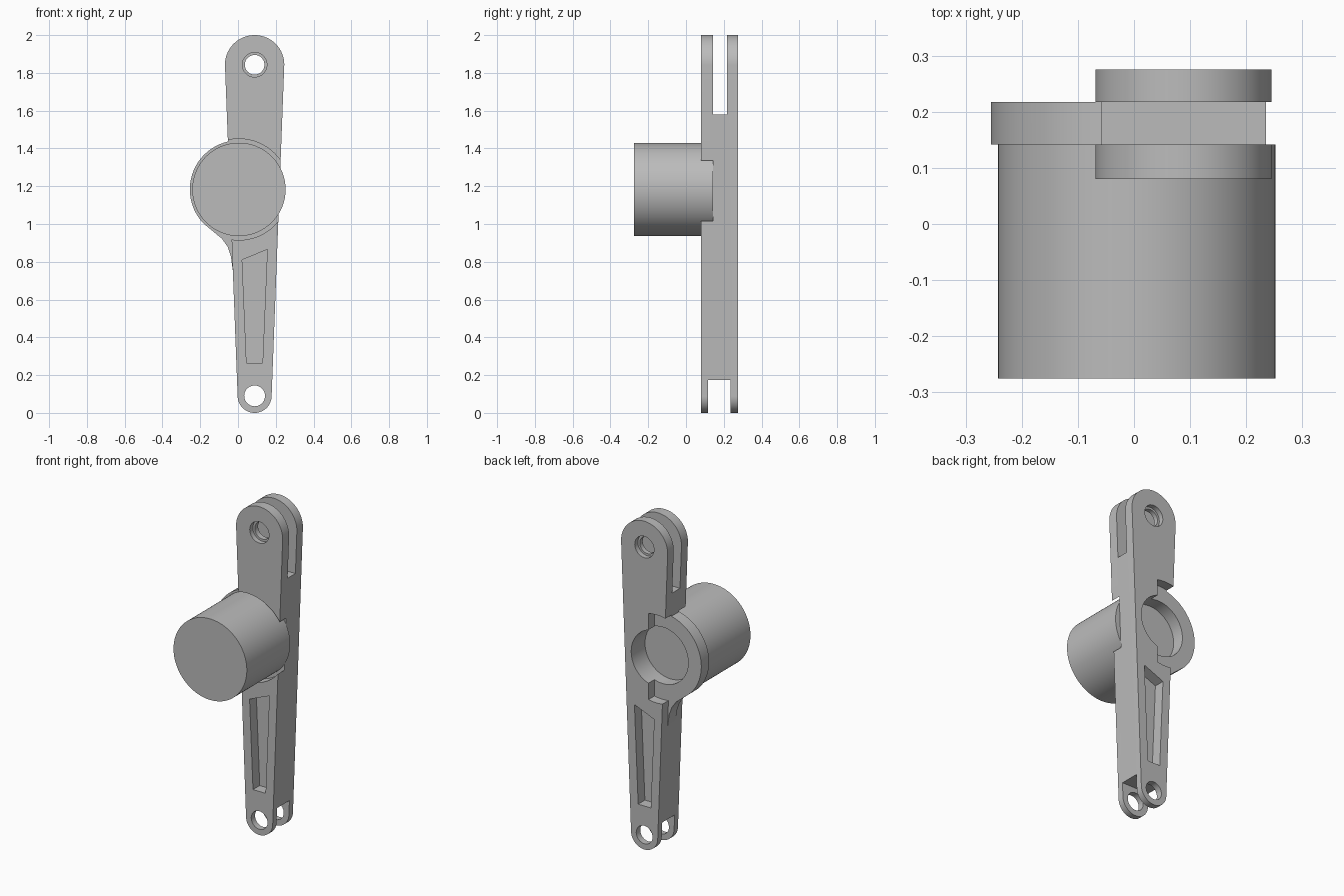
import bpy, bmesh, math

cube = bpy.data.objects.get("Cube")
if cube:
    bpy.data.objects.remove(cube)

grey = bpy.data.materials.new("plain grey")
grey.use_nodes = True
grey.diffuse_color = (0.5, 0.5, 0.5, 1)
grey.node_tree.nodes["Principled BSDF"].inputs["Base Color"].default_value = (0.5, 0.5, 0.5, 1)

FRONT, HUB_FRONT, HUB_BACK, BACK = 0.08, 0.142, 0.217, 0.275
HUB = (0.005, 1.183)
PIN_X, TOP_Z, BOTTOM_Z = 0.088, 1.843, 0.09


def arc(center, radius, start=0, end=360, steps=64):
    """Points on an arc in the XZ plane, angles in degrees."""
    count = steps if end - start == 360 else steps + 1
    angles = [math.radians(start + (end - start) * i / steps) for i in range(count)]
    return [(center[0] + radius * math.cos(a), center[1] + radius * math.sin(a)) for a in angles]


def box(x0, x1, z0, z1):
    return [(x0, z0), (x1, z0), (x1, z1), (x0, z1)]


def prism(name, profile, y0, y1):
    """Extrude an XZ profile from y0 to y1."""
    bm = bmesh.new()
    face = bm.faces.new([bm.verts.new((x, y0, z)) for x, z in profile])
    moved = bmesh.ops.extrude_face_region(bm, geom=[face])["geom"]
    bmesh.ops.translate(bm, vec=(0, y1 - y0, 0),
                        verts=[v for v in moved if isinstance(v, bmesh.types.BMVert)])
    bmesh.ops.recalc_face_normals(bm, faces=bm.faces)
    mesh = bpy.data.meshes.new(name)
    bm.to_mesh(mesh)
    bm.free()
    mesh.materials.append(grey)
    obj = bpy.data.objects.new(name, mesh)
    bpy.context.collection.objects.link(obj)
    return obj


def combine(target, tool, operation="DIFFERENCE"):
    """Apply a boolean and remove the helper."""
    mod = target.modifiers.new("boolean", "BOOLEAN")
    mod.operation, mod.object, mod.solver = operation, tool, "EXACT"
    bpy.context.view_layer.objects.active = target
    bpy.ops.object.modifier_apply(modifier=mod.name)
    bpy.data.objects.remove(tool)


def cut(profile, y0, y1):
    combine(arm, prism("cutter", profile, y0, y1))


# Tapered arm with rounded ends
arm = prism("arm", arc((PIN_X, TOP_Z), 0.157, 0, 180) + arc((PIN_X, BOTTOM_Z), 0.09, 180, 360),
            FRONT, BACK)

# Hub plate on one side, blended into the lower arm
fillet = [(-0.125, 0.955), (-0.085, 0.922), (-0.055, 0.88), (-0.038, 0.83), (-0.028, 0.757), (0.1, 0.75)]
combine(arm, prism("hub_plate", arc(HUB, 0.26, 50, 225) + fillet, HUB_FRONT, HUB_BACK), "UNION")

# Round clearance in front, partial clearance behind, opening through the hub
cut(arc(HUB, 0.268), 0, HUB_FRONT)
cut(arc(HUB, 0.268, 78, 282), HUB_BACK, 0.4)
cut(arc(HUB, 0.172), 0, 0.4)

# Fork slots at both ends
cut(box(-0.5, 0.5, 1.58, 2.2), HUB_FRONT, HUB_BACK)
cut(box(-0.5, 0.5, -0.2, 0.175), 0.117, 0.236)

# Pin holes, the upper one counterbored on both faces
cut(arc((PIN_X, TOP_Z), 0.052, steps=40), 0, 0.4)
cut(arc((PIN_X, BOTTOM_Z), 0.055, steps=40), 0, 0.4)
for y0, y1 in ((0, FRONT + 0.03), (BACK - 0.03, 0.4)):
    cut(arc((PIN_X, TOP_Z), 0.065, steps=40), y0, y1)

# Tapered pockets on both faces
pocket = [(0.045, 0.265), (0.13, 0.265), (0.155, 0.865), (0.022, 0.81)]
for y0, y1 in ((0, FRONT + 0.065), (BACK - 0.065, 0.4)):
    cut(pocket, y0, y1)

# Motor drum seated against the hub plate
drum = prism("drum", arc(HUB, 0.247, steps=96), -0.275, HUB_FRONT)

# Smooth round walls, sharp corners
for obj in (arm, drum):
    bpy.ops.object.select_all(action="DESELECT")
    obj.select_set(True)
    bpy.context.view_layer.objects.active = obj
    bpy.ops.object.shade_smooth_by_angle(angle=math.radians(30))
